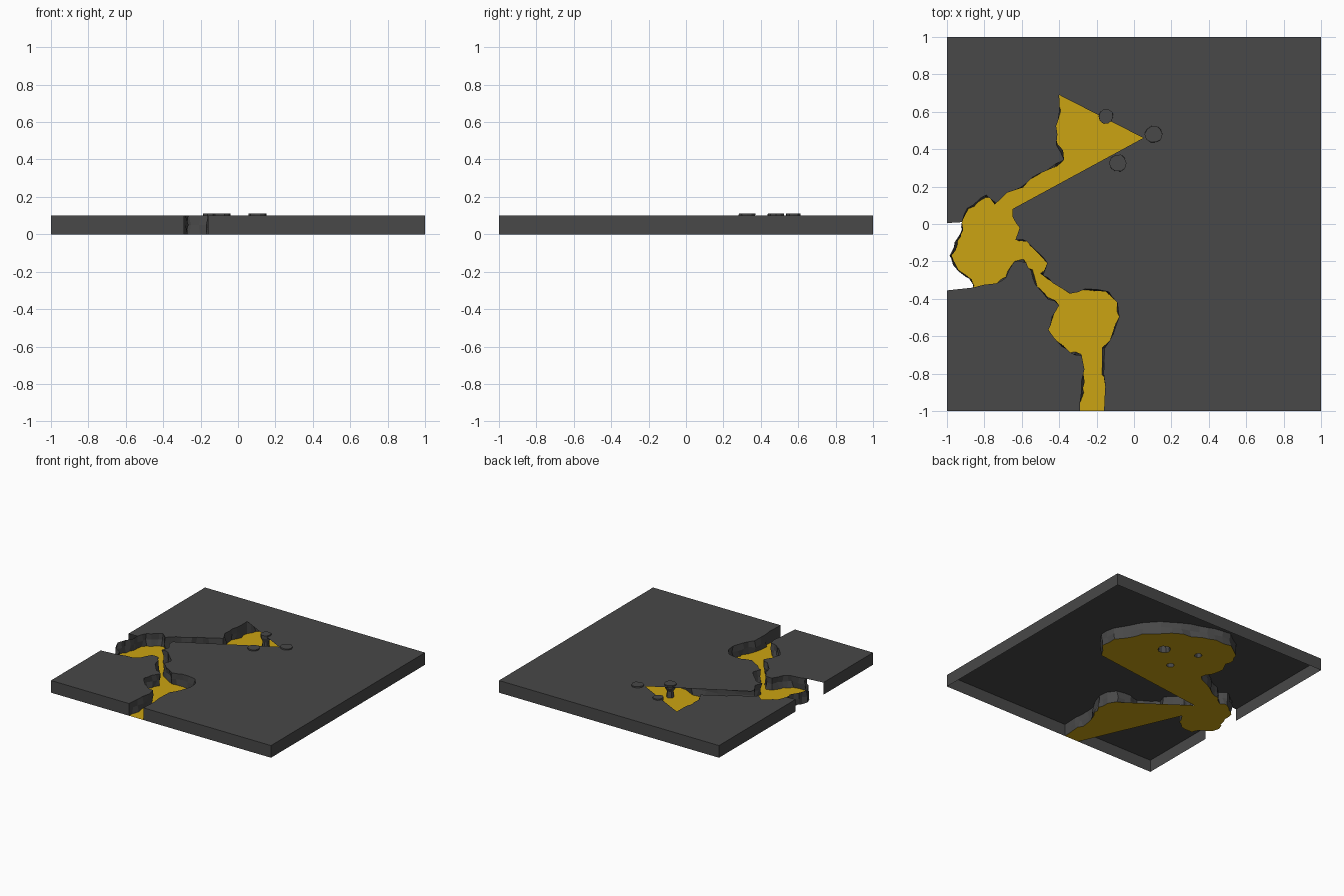
import bpy, bmesh, math, random
from mathutils import Vector

if "Cube" in bpy.data.objects:
    bpy.data.objects.remove(bpy.data.objects["Cube"])

random.seed(4)
H = 0.1


def material(name, col):
    m = bpy.data.materials.new(name)
    m.diffuse_color = (*col, 1)
    m.use_nodes = True
    m.node_tree.nodes["Principled BSDF"].inputs["Base Color"].default_value = m.diffuse_color
    return m


STONE = material("dark_stone", (0.065, 0.065, 0.065))
GOLD = material("gold_liquid", (0.6, 0.37, 0.006))


def finish(bm, name, mat):
    me = bpy.data.meshes.new(name)
    bm.to_mesh(me)
    bm.free()
    me.materials.append(mat)
    ob = bpy.data.objects.new(name, me)
    bpy.context.collection.objects.link(ob)
    return ob


def rows(points):
    """Roughen a bank outline: rim, middle and foot rows with fixed ends."""
    pts = []
    for a, b in zip(points, points[1:]):
        pts += [Vector(a), (Vector(a) + Vector(b)) / 2]
    pts.append(Vector(points[-1]))
    last = len(pts) - 1

    def jitter(amount):
        return [p + Vector((random.uniform(-amount, amount), random.uniform(-amount, amount)))
                if 0 < i < last else p.copy() for i, p in enumerate(pts)]
    return jitter(0.006), jitter(0.011), jitter(0.012)


# Bank outlines in order around the channel
west = rows([(-.29, -1), (-.28, -.9), (-.27, -.78), (-.28, -.7), (-.34, -.69), (-.39, -.65),
             (-.46, -.57), (-.44, -.5), (-.4, -.43), (-.46, -.4), (-.53, -.33), (-.55, -.25),
             (-.58, -.2), (-.64, -.2)])
pool_south = rows([(-.64, -.2), (-.69, -.29), (-.74, -.32), (-.86, -.34)])
pool_rim = rows([(-.86, -.34), (-.87, -.3), (-.94, -.25), (-.98, -.17), (-.95, -.1),
                 (-.92, -.04), (-.92, .01)])
north = rows([(-.92, .01), (-.89, .08), (-.84, .12), (-.79, .15), (-.74, .11), (-.68, .17),
              (-.6, .2), (-.55, .25), (-.47, .29), (-.37, .34), (-.41, .43), (-.42, .52),
              (-.4, .6), (-.4, .69)])
lake = rows([(-.4, .69), (-.37, .75), (-.24, .845), (-.1, .83), (.01, .79), (.15, .74),
             (.28, .65), (.37, .56), (.42, .455), (.49, .35), (.51, .22), (.41, .107)])
lake_south = rows([(.41, .107), (.2, .12), (0, .14), (-.2, .2), (-.4, .17), (-.65, .04)])
pool_east = rows([(-.65, .04), (-.61, -.02), (-.63, -.08), (-.57, -.09), (-.52, -.15),
                  (-.46, -.21), (-.49, -.27), (-.43, -.31), (-.34, -.37), (-.26, -.35),
                  (-.14, -.36), (-.09, -.42)])
outlet = rows([(-.09, -.42), (-.08, -.5), (-.11, -.58), (-.16, -.67), (-.16, -.8),
               (-.15, -.87), (-.16, -1)])

# Rough channel banks
bm = bmesh.new()
for seg in (west, pool_south, pool_rim, north, lake, lake_south, pool_east, outlet):
    rings = [[bm.verts.new((p.x, p.y, z)) for p in row] for row, z in zip(seg, (H, H / 2, 0))]
    for up, lo in zip(rings, rings[1:]):
        for i in range(len(up) - 1):
            bm.faces.new((up[i], up[i + 1], lo[i + 1], lo[i]))
bmesh.ops.remove_doubles(bm, verts=bm.verts, dist=0.0005)
finish(bm, "channel_banks", STONE)


def sheet(bm, loops, z):
    """Fill an outline, leaving any further loops as holes."""
    edges = []
    for loop in loops:
        clean = [Vector(p) for p in loop]
        clean = [p for i, p in enumerate(clean) if (p - clean[i - 1]).length > 1e-4]
        vs = [bm.verts.new((p[0], p[1], z)) for p in clean]
        edges += [bm.edges.new((vs[i - 1], vs[i])) for i in range(len(vs))]
    bmesh.ops.triangle_fill(bm, use_beauty=True, use_dissolve=False, edges=edges, normal=(0, 0, 1))


# Ground: top sheet in two pieces and the open-bottomed outer skirt
bm = bmesh.new()
sheet(bm, [[(-1, -1)] + west[0] + pool_south[0] + [(-1, -.355)]], H)
sheet(bm, [[(-1, .005)] + north[0] + [(.05, .46), (-.65, .08)] + pool_east[0] + outlet[0]
           + [(1, -1), (1, 1), (-1, 1)]], H)
for run in ([(-.29, -1), (-1, -1), (-1, -.355)],
            [(-1, .005), (-1, 1), (1, 1), (1, -1), (-.16, -1)]):
    for a, b in zip(run, run[1:]):
        bm.faces.new([bm.verts.new(c) for c in ((*a, H), (*b, H), (*b, 0), (*a, 0))])
finish(bm, "ground", STONE)

# Rock islands: hollow, flat-topped, with a narrow neck
islands = [(-.15, .575, .03, .04), (.105, .48, .05, .047), (-.085, .325, .03, .047)]
holes = []
for n, (cx, cy, foot, cap) in enumerate(islands):
    bm = bmesh.new()
    rings = []
    for r, z in ((foot, 0), (min(foot, cap) * .9, .05), (cap, .085), (cap, .11)):
        ring = []
        for k in range(10):
            a = math.tau * k / 10
            rr = r * random.uniform(.92, 1.05)
            ring.append(bm.verts.new((cx + rr * math.cos(a), cy + rr * math.sin(a), z)))
        rings.append(ring)
    for lo, up in zip(rings, rings[1:]):
        for k in range(10):
            j = (k + 1) % 10
            bm.faces.new((lo[k], lo[j], up[j], up[k]))
    bm.faces.new(rings[-1])
    holes.append([(v.co.x, v.co.y) for v in rings[0]])
    finish(bm, f"rock_island_{n + 1}", STONE)

# Golden liquid floor
bm = bmesh.new()
shore = ([west[2][0]] + pool_south[2] + pool_rim[2] + north[2] + lake[2]
         + [(-.61, -.02), (-.12, -.365)] + outlet[2])
sheet(bm, [shore] + holes, 0)
bmesh.ops.recalc_face_normals(bm, faces=bm.faces)
finish(bm, "liquid_floor", GOLD)
